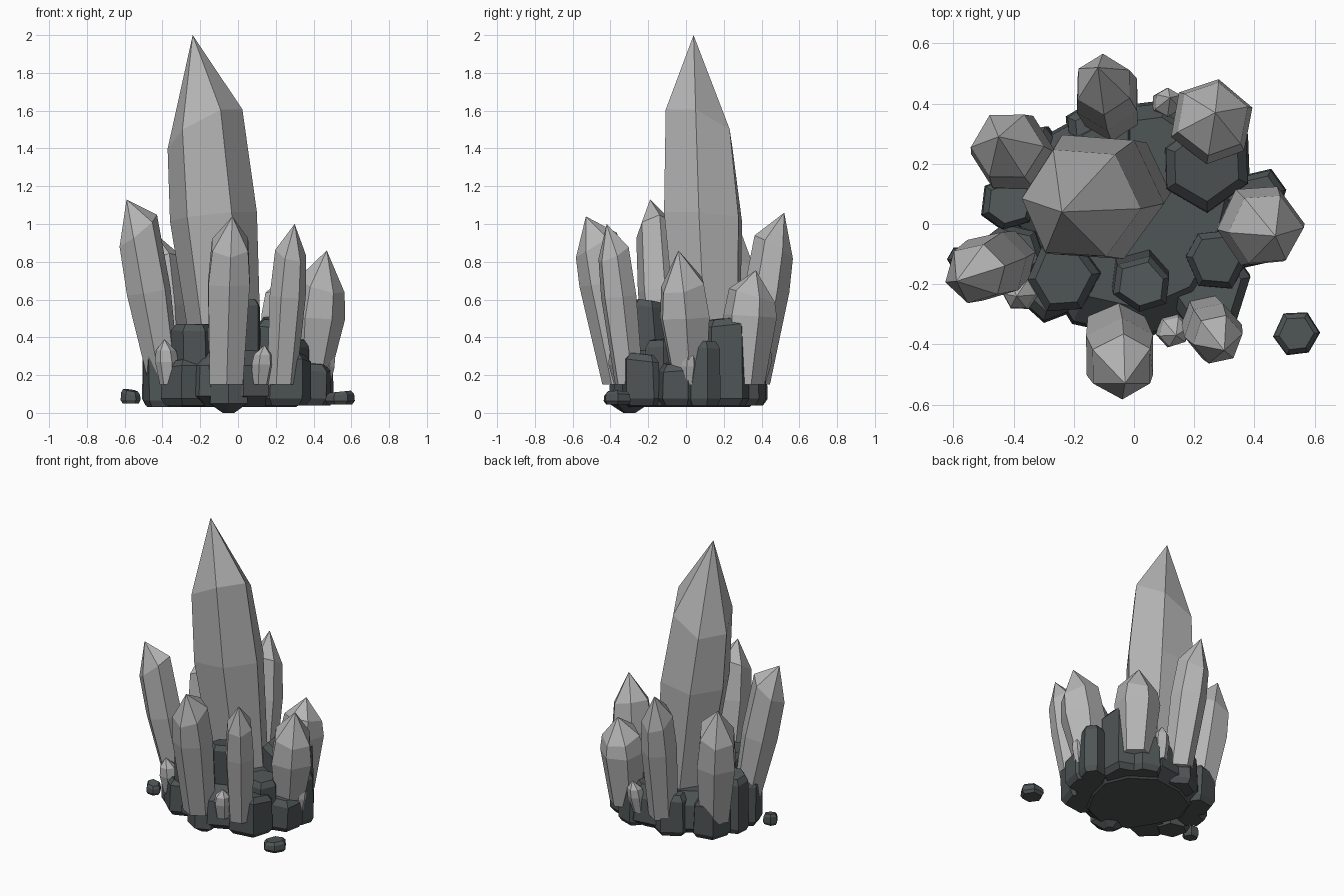
import bpy, bmesh, math, random
from mathutils import Vector

if "Cube" in bpy.data.objects:
    bpy.data.objects.remove(bpy.data.objects["Cube"])

random.seed(4)


def material(name, rgb):
    m = bpy.data.materials.new(name)
    m.diffuse_color = (*rgb, 1)
    m.use_nodes = True
    m.node_tree.nodes["Principled BSDF"].inputs["Base Color"].default_value = m.diffuse_color
    return m


CRYSTAL = material("pale grey crystal", (0.465, 0.465, 0.465))
ROCK = material("dark slate rock", (0.078, 0.09, 0.093))


def loft(name, rings, mat, tip=None):
    """Skin a stack of point rings, closed by caps or a pointed tip."""
    bm = bmesh.new()
    loops = [[bm.verts.new(p) for p in ring] for ring in rings]
    n = len(loops[0])
    for a, b in zip(loops, loops[1:]):
        for i in range(n):
            j = (i + 1) % n
            bm.faces.new((a[i], a[j], b[j], b[i]))
    bm.faces.new(loops[0][::-1])
    if tip:
        t = bm.verts.new(tip)
        for i in range(n):
            bm.faces.new((loops[-1][i], loops[-1][(i + 1) % n], t))
    else:
        bm.faces.new(loops[-1])
    bmesh.ops.recalc_face_normals(bm, faces=bm.faces)
    me = bpy.data.meshes.new(name)
    bm.to_mesh(me)
    bm.free()
    me.materials.append(mat)
    ob = bpy.data.objects.new(name, me)
    bpy.context.collection.objects.link(ob)
    return ob


def ring(c, r, angles, scales, slant=(0, 0)):
    pts = []
    for a, s in zip(angles, scales):
        x, y = r * s * math.cos(a), r * s * math.sin(a)
        pts.append(Vector((c[0] + x, c[1] + y, c[2] + x * slant[0] + y * slant[1])))
    return pts


def outline(n, rot, jitter):
    ang = [math.radians(rot) + (i + random.uniform(-jitter, jitter)) * math.tau / n for i in range(n)]
    return ang, [1 + random.uniform(-jitter, jitter) * 0.6 for _ in range(n)]


def crystal(name, base, tip, r, mid, shoulder, slant, rot, foot=0.72, lag=0.84, z0=0.15):
    """Six-sided leaning point: foot, widest ring, slanted shoulder, tip."""
    ang, sc = outline(6, rot, 0.05)
    b, t = Vector((*base, z0)), Vector(tip)

    def axis(k):  # the body leans a little less than the tip
        p = b.lerp(t, k)
        q = b.lerp(t, k * lag)
        return Vector((q.x, q.y, p.z))

    half = (slant[0] * 0.2, slant[1] * 0.2)
    loft(name, [ring(b, r * foot, ang, sc),
                ring(axis(mid), r, ang, sc, half),
                ring(axis(shoulder), r * 0.86, ang, sc, slant)], CRYSTAL, t)


def rock(name, x, y, z0, z1, r, lean=0.0, rot=0, chamfer=0.035, flat=0.82, n=6):
    """Chunky chamfered stump, leaning away from the centre."""
    ang, sc = outline(n, rot, 0.12)
    d = Vector((x, y, 0)).normalized() * lean
    slant = (random.uniform(-.15, .15), random.uniform(-.15, .15))
    lo, hi = Vector((x, y, z0)), Vector((x, y, z1)) + d
    top = hi - Vector((0, 0, chamfer))
    foot = lo + Vector((0, 0, chamfer))
    loft(name, [ring(lo, r * flat, ang, sc), ring(foot, r, ang, sc),
                ring(top, r * 0.95, ang, sc, slant), ring(hi, r * 0.74, ang, sc, slant)], ROCK)


# Main and surrounding crystals
crystal("main_crystal", (-0.05, 0.125), (-0.24, 0.04, 2.0), 0.23, 0.48, 0.73, (0.5, -0.35), -3, 0.75, 0.93)
crystal("left_crystal", (-0.39, -0.10), (-0.59, -0.19, 1.13), 0.118, 0.5, 0.83, (0.8, 0.2), 15)
crystal("front_crystal", (-0.06, -0.34), (-0.03, -0.53, 1.04), 0.128, 0.6, 0.83, (0.0, 0.6), 30, 0.8)
crystal("front_right_crystal", (0.23, -0.30), (0.30, -0.42, 1.0), 0.098, 0.55, 0.82, (-0.3, 0.5), 10, 0.8)
crystal("right_crystal", (0.38, 0.02), (0.47, -0.04, 0.86), 0.145, 0.5, 0.74, (-0.3, 0.2), 5, 0.65)
crystal("back_right_crystal", (0.25, 0.31), (0.27, 0.37, 0.755), 0.145, 0.6, 0.78, (0.0, -0.3), 20, 0.75)
crystal("back_crystal", (-0.07, 0.35), (-0.12, 0.52, 1.06), 0.115, 0.55, 0.8, (0.1, -0.6), 30, 0.8)
crystal("back_left_crystal", (-0.36, 0.20), (-0.45, 0.29, 0.96), 0.14, 0.5, 0.78, (0.4, -0.4), 0, 0.75)

# Small sprouting crystals
for i, (x, y, tx, ty, tz, r) in enumerate([
        (-0.37, -0.22, -0.39, -0.24, 0.39, 0.062), (0.12, -0.34, 0.14, -0.37, 0.36, 0.058),
        (0.10, 0.38, 0.12, 0.42, 0.37, 0.055), (0.46, 0.01, 0.49, 0.02, 0.34, 0.04)]):
    crystal(f"small_crystal_{i + 1}", (x, y), (tx, ty, tz), r, 0.5, 0.75, (0, 0), 15 * i)

# Base mass
ang, sc = outline(11, 10, 0.12)
loft("base_rock", [ring((0, 0.03, 0.03), 0.31, ang, sc), ring((0, 0.03, 0.09), 0.39, ang, sc),
                   ring((0, 0.03, 0.25), 0.38, ang, sc), ring((0, 0.05, 0.33), 0.31, ang, sc)], ROCK)

# Rock stumps around the base: x, y, bottom, top, radius, lean, rotation
stumps = [
    (-0.41, 0.07, 0.04, 0.43, 0.10, 0.00, 20), (-0.23, -0.17, 0.04, 0.47, 0.125, 0.01, 0),
    (0.02, -0.16, 0.04, 0.59, 0.105, 0.04, 20), (0.24, 0.20, 0.04, 0.50, 0.16, 0.00, 35),
    (0.41, 0.09, 0.04, 0.38, 0.10, 0.00, 10), (0.27, -0.12, 0.04, 0.39, 0.11, 0.00, 0),
    (0.24, -0.20, 0.04, 0.31, 0.15, 0.01, 5), (-0.27, -0.18, 0.04, 0.27, 0.15, 0.00, 25),
    (-0.39, -0.09, 0.03, 0.36, 0.11, 0.01, 45), (-0.33, 0.20, 0.04, 0.29, 0.13, 0.01, 10),
    (-0.10, 0.30, 0.04, 0.33, 0.13, 0.00, 30), (0.17, 0.29, 0.04, 0.30, 0.13, 0.00, 50),
    (0.35, -0.03, 0.04, 0.27, 0.14, 0.01, 15)]
for i, s in enumerate(stumps):
    rock(f"rock_stump_{i + 1}", *s)

# Wedge under the front crystal, tapering to a low point
rock("front_wedge", -0.05, -0.30, 0.0, 0.24, 0.115, 0.0, 30, flat=0.3, chamfer=0.05)

# Loose pebbles
rock("pebble_right", 0.54, -0.365, 0.045, 0.112, 0.078, chamfer=0.018)
rock("pebble_left", -0.57, -0.12, 0.05, 0.12, 0.052, chamfer=0.018)
